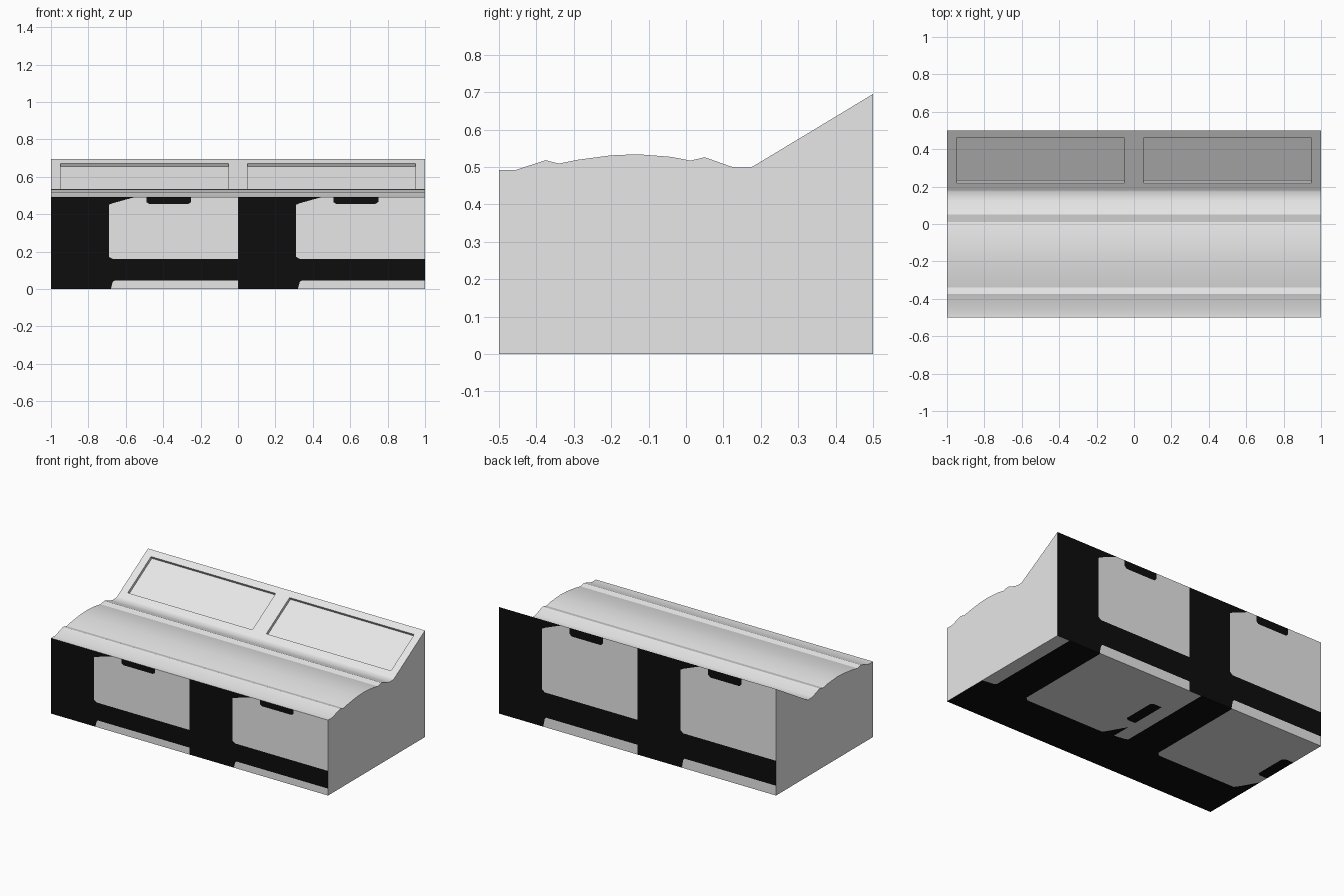
import bpy, bmesh, math
from mathutils import Vector

if "Cube" in bpy.data.objects:
    bpy.data.objects.remove(bpy.data.objects["Cube"])


def material(name, v):
    m = bpy.data.materials.new(name)
    m.diffuse_color = (v, v, v, 1)
    m.use_nodes = True
    m.node_tree.nodes["Principled BSDF"].inputs["Base Color"].default_value = m.diffuse_color
    return m


LIGHT = material("light_grey", 0.8)
BLACK = material("black", 0.004)


def make_object(name, faces, smooth=False):
    """faces: list of (points, material index, outward direction)."""
    bm = bmesh.new()
    for pts, mat, out in faces:
        f = bm.faces.new([bm.verts.new(p) for p in pts])
        f.material_index = mat
        f.normal_update()
        if f.normal.dot(Vector(out)) < 0:
            f.normal_flip()
    bmesh.ops.remove_doubles(bm, verts=bm.verts[:], dist=1e-5)
    me = bpy.data.meshes.new(name)
    bm.to_mesh(me)
    bm.free()
    me.materials.append(LIGHT)
    me.materials.append(BLACK)
    ob = bpy.data.objects.new(name, me)
    bpy.context.collection.objects.link(ob)
    if smooth:
        bpy.ops.object.select_all(action='DESELECT')
        bpy.context.view_layer.objects.active = ob
        ob.select_set(True)
        bpy.ops.object.shade_smooth_by_angle(angle=math.radians(22))
    return ob


# Moulded top profile (y, z), front to back
profile = [(-.5, .492), (-.455, .492), (-.375, .518), (-.34, .509), (-.29, .519),
           (-.2, .531), (-.13, .534), (-.04, .527), (.012, .517), (.05, .526),
           (.12, .501), (.14, .498), (.17, .498), (.18, .502), (.5, .695)]

# Curved top and end walls
faces = [([(-1, *a), (1, *a), (1, *b), (-1, *b)], 0, (0, 0, 1))
         for a, b in zip(profile[:-2], profile[1:-1])]
outline = [(-.5, 0)] + profile + [(.5, 0)]
for s in (-1, 1):
    faces.append(([(s, y, z) for y, z in outline], 0, (s, 0, 0)))
make_object("moulded_top_and_ends", faces, smooth=True)

# Sloped board with two recessed panels
low, high = Vector((0, *profile[-2])), Vector((0, *profile[-1]))
normal = Vector((0, -(high.z - low.z), high.y - low.y)).normalized()
depth = -0.018 * normal


def on_slope(x, y):
    p = low.lerp(high, (y - low.y) / (high.y - low.y))
    p.x = x
    return p


xs, ys = [-1, -.95, -.05, .05, .95, 1], [.18, .22, .46, .5]
faces = []
for i in range(5):
    for j in range(3):
        quad = [on_slope(xs[i], ys[j]), on_slope(xs[i + 1], ys[j]),
                on_slope(xs[i + 1], ys[j + 1]), on_slope(xs[i], ys[j + 1])]
        if j == 1 and i in (1, 3):
            centre = sum(quad, Vector()) / 4
            faces.append(([p + depth for p in quad], 0, normal))
            for k in range(4):
                a, b = quad[k], quad[(k + 1) % 4]
                faces.append(([a, b, b + depth, a + depth], 0, centre - (a + b) / 2))
        else:
            faces.append((quad, 0, normal))
make_object("sloped_board", faces)

# Black and light pattern of one tile, in 0..1 coordinates
left_edge = [(.33, .326), (.31, .35), (.31, .915), (.33, .932), (.45, 1)]
notch = [(.51, 1), (.51, .945), (.525, .925), (.735, .925), (.75, .945), (.75, 1)]
strip_edge = [(.32, 0), (.33, .075), (.34, .092), (1, .092)]
pattern = [
    (left_edge + notch + [(1, 1), (1, .326)], 0),
    (strip_edge + [(1, 0)], 0),
    ([(0, 0)] + strip_edge + [(1, .326)] + left_edge + [(0, 1)], 1),
    (notch, 1),
]


def patterned_wall(name, place, out):
    make_object(name, [([place(t, u, v) for u, v in poly], mat, out)
                       for t in (0, 1) for poly, mat in pattern])


# Patterned front, back and underside, two tiles each
patterned_wall("front_wall", lambda t, u, v: (-1 + t + u, -.5, v * .492), (0, -1, 0))
patterned_wall("back_wall", lambda t, u, v: (1 - t - u, .5, v * .695), (0, 1, 0))
patterned_wall("underside", lambda t, u, v: (1 - t - v, u - .5, 0), (0, 0, -1))
